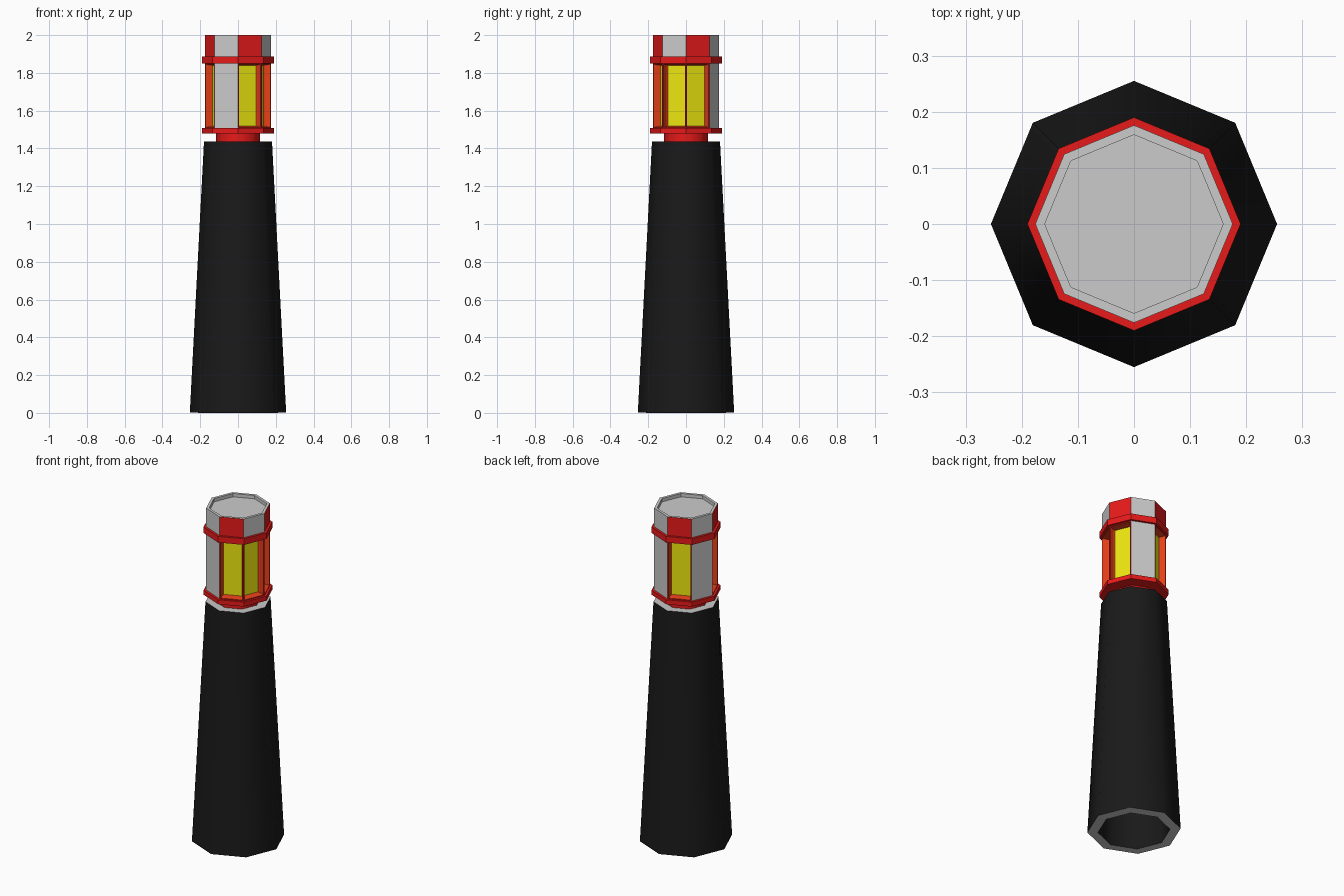
import bpy, bmesh
from math import cos, sin, pi, radians

if "Cube" in bpy.data.objects:
    bpy.data.objects.remove(bpy.data.objects["Cube"])

SIDES = 8


def colour(name, r, g, b):
    m = bpy.data.materials.new(name)
    m.diffuse_color = (r, g, b, 1)
    m.use_nodes = True
    m.node_tree.nodes["Principled BSDF"].inputs["Base Color"].default_value = m.diffuse_color
    return m


BLACK = colour("black", 0.01, 0.01, 0.01)
RED = colour("red", 0.8, 0.01, 0.01)
ORANGE = colour("orange_red", 0.8, 0.05, 0.01)
YELLOW = colour("yellow", 0.85, 0.8, 0.005)


def loft(name, profile, mats, band_mat, closed=False, smooth=False, detail=None):
    """Octagonal loft through (radius, z) rings; band_mat(band, side) picks the slot."""
    bm = bmesh.new()
    rings = [[bm.verts.new((r * cos(2 * pi * k / SIDES), r * sin(2 * pi * k / SIDES), z))
              for k in range(SIDES)] for r, z in profile]
    n = len(rings)
    sides = {}
    for b in range(n if closed else n - 1):
        lo, hi = rings[b], rings[(b + 1) % n]
        for k in range(SIDES):
            j = (k + 1) % SIDES
            f = bm.faces.new((lo[k], lo[j], hi[j], hi[k]))
            f.material_index = band_mat(b, k)
            sides[b, k] = f
    if not closed:
        bm.faces.new(rings[0][::-1])
        bm.faces.new(rings[-1])
    bmesh.ops.recalc_face_normals(bm, faces=bm.faces)
    if detail:
        detail(bm, sides)
    me = bpy.data.meshes.new(name)
    bm.to_mesh(me)
    bm.free()
    for m in mats:
        me.materials.append(m)
    ob = bpy.data.objects.new(name, me)
    bpy.context.collection.objects.link(ob)
    if smooth:
        bpy.ops.object.select_all(action='DESELECT')
        ob.select_set(True)
        bpy.context.view_layer.objects.active = ob
        bpy.ops.object.shade_smooth_by_angle(angle=radians(60))
    return ob


# Tapered hollow tower: black walls, grey rims
loft("tower", [(0.255, 0.003), (0.18, 1.437), (0.123, 1.434), (0.197, 0.0)],
     [None, BLACK], lambda b, k: 1 - b % 2, closed=True, smooth=True)

# Neck and the two red collars
for name, r, z0, z1, smooth in (("neck", 0.116, 1.42, 1.485, True),
                                ("lower_collar", 0.19, 1.48, 1.507, False),
                                ("upper_collar", 0.19, 1.851, 1.888, False)):
    loft(name, [(r, z0), (r, z1)], [RED], lambda b, k: 0, smooth=smooth)


# Lantern room: five recessed windows, three plain grey panels
WINDOWS = (0, 2, 4, 6, 7)


def cut_windows(bm, sides):
    panes = [sides[0, k] for k in WINDOWS]
    bmesh.ops.inset_individual(bm, faces=panes, thickness=0.010, depth=0)
    jambs = bmesh.ops.inset_individual(bm, faces=panes, thickness=0.009, depth=-0.038)
    for f in jambs["faces"]:
        f.material_index = 2
    for f in panes:
        f.material_index = 3


loft("lantern_room", [(0.176, 1.505), (0.176, 1.853)], [None, RED, ORANGE, YELLOW],
     lambda b, k: int(k in WINDOWS), detail=cut_windows)

# Cap with alternating red and grey sides and a sunken top
loft("cap", [(0.176, 1.886), (0.176, 2.0), (0.159, 2.0), (0.159, 1.98)], [None, RED],
     lambda b, k: int(b == 0 and k % 2 == 0))
